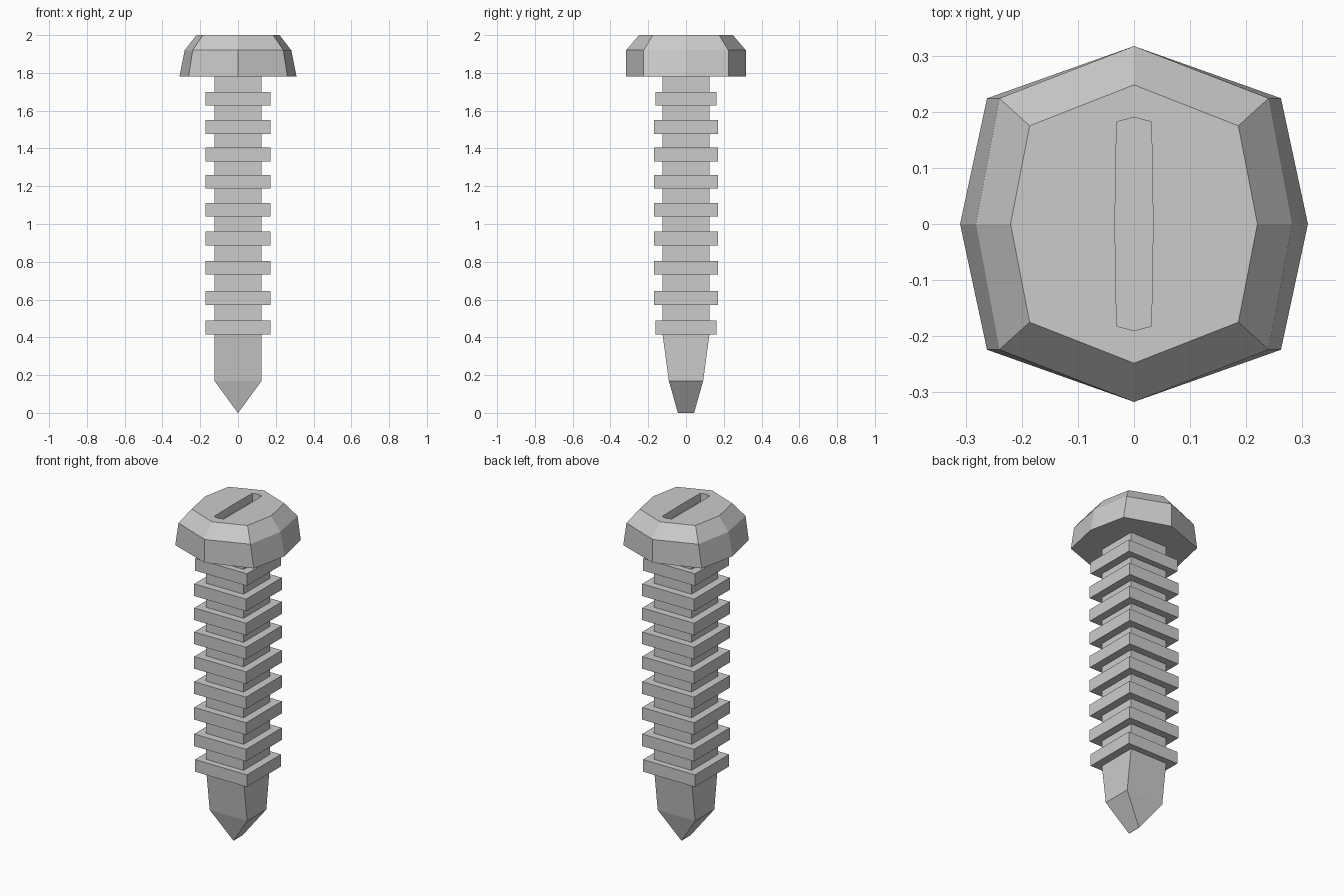
import bpy, bmesh

if "Cube" in bpy.data.objects:
    bpy.data.objects.remove(bpy.data.objects["Cube"])


def loft(name, rings):
    """Skin a list of equal-length closed rings and cap both ends."""
    bm = bmesh.new()
    loops = [[bm.verts.new(p) for p in ring] for ring in rings]
    for a, b in zip(loops, loops[1:]):
        n = len(a)
        for i in range(n):
            j = (i + 1) % n
            bm.faces.new((a[i], a[j], b[j], b[i]))
    bm.faces.new(loops[0][::-1])
    bm.faces.new(loops[-1])
    bmesh.ops.remove_doubles(bm, verts=bm.verts, dist=1e-5)
    bmesh.ops.recalc_face_normals(bm, faces=bm.faces)
    mesh = bpy.data.meshes.new(name)
    bm.to_mesh(mesh)
    bm.free()
    obj = bpy.data.objects.new(name, mesh)
    bpy.context.collection.objects.link(obj)
    return obj


def rect(x, y, z):
    return [(-x, -y, z), (x, -y, z), (x, y, z), (-x, y, z)]


def octagon(side, cx, cy, tip, z):
    return [(side, 0, z), (cx, cy, z), (0, tip, z), (-cx, cy, z),
            (-side, 0, z), (-cx, -cy, z), (0, -tip, z), (cx, -cy, z)]


# Head: flared base, chamfered top, then sunk slot
loft("screw_head", [
    octagon(0.31, 0.262, 0.224, 0.317, 1.78),
    octagon(0.282, 0.24, 0.224, 0.317, 1.92),
    octagon(0.22, 0.186, 0.175, 0.248, 2.0),
    octagon(0.034, 0.031, 0.182, 0.19, 2.0),
    octagon(0.034, 0.031, 0.182, 0.19, 1.95),
])

# Threaded shank: square core with stepped square ridges
thread_tops = [0.488, 0.645, 0.805, 0.96, 1.112, 1.26, 1.405, 1.55, 1.70]
core = 0.125
rings = [rect(core, 0.123, 0.413)]
for i, top in enumerate(thread_tops):
    ry = 0.162 if i in (0, 8) else 0.17
    low = top - 0.073
    rings += [rect(core, core, low), rect(0.173, ry, low),
              rect(0.173, ry, top), rect(core, core, top)]
rings.append(rect(core, core, 1.78))
loft("threaded_shank", rings[1:])

# Tip: tapered block ending in a wedge edge along y
bm_tip = loft("wedge_tip", [
    rect(core, 0.124, 0.415),
    rect(core, 0.091, 0.17),
    rect(0.001, 0.043, 0.0),
])
